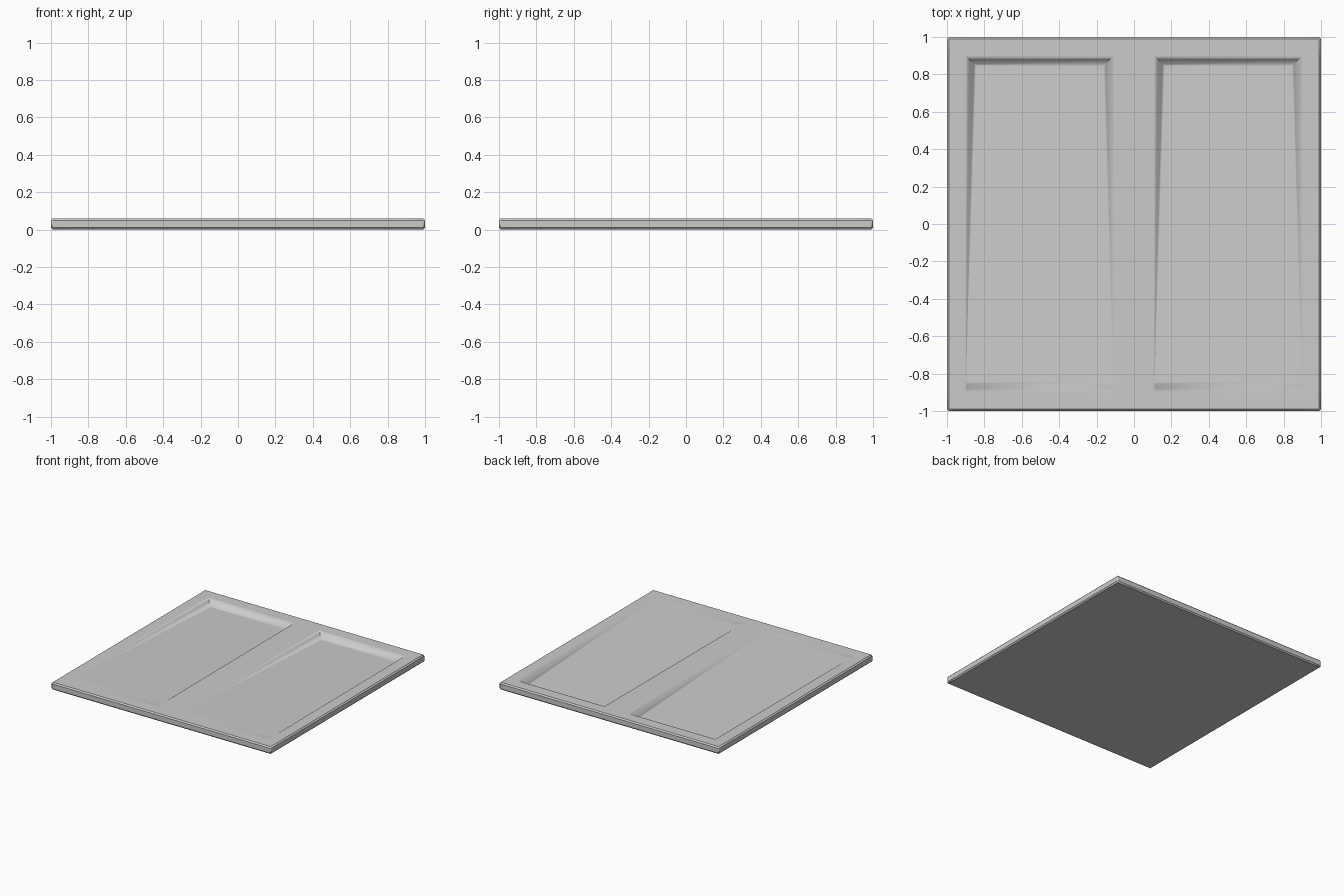
import bpy
import bmesh
from mathutils import Matrix

if "Cube" in bpy.data.objects:
    bpy.data.objects.remove(bpy.data.objects["Cube"])

HEIGHT = 0.06
EDGE = 0.01
RIM = 0.9         # outer limit of the recesses
DIVIDER = 0.108   # half width of the strip between them
# Recess wall section at its deep end: (distance in from rim, depth)
WALL = [(0.01, 0.004), (0.02, 0.012), (0.045, 0.042), (0.056, 0.048)]

grey = bpy.data.materials.new("plain grey")
grey.use_nodes = True
colour = (0.6, 0.6, 0.6, 1)
grey.diffuse_color = colour
grey.node_tree.nodes["Principled BSDF"].inputs["Base Color"].default_value = colour

# Slab with chamfered edges
bm = bmesh.new()
bmesh.ops.create_cube(bm, size=2, matrix=Matrix.Diagonal((1, 1, HEIGHT / 2, 1)))
bmesh.ops.translate(bm, verts=bm.verts, vec=(0, 0, HEIGHT / 2))
bmesh.ops.bevel(bm, geom=bm.edges[:], offset=EDGE, segments=1, affect='EDGES')


def cut(co, no):
    geom = bm.verts[:] + bm.edges[:] + bm.faces[:]
    bmesh.ops.bisect_plane(bm, geom=geom, plane_co=co, plane_no=no)


# Outline the two recesses
for x in (-RIM, -DIVIDER, DIVIDER, RIM):
    cut((x, 0, 0), (1, 0, 0))
for y in (-RIM, RIM):
    cut((0, y, 0), (0, 1, 0))

# Sink each recess as a ramp, deep at the back and fading out at the front
middle = (RIM + DIVIDER) / 2
half = (RIM - DIVIDER) / 2
for side in (-1, 1):
    cx = side * middle
    face = next(f for f in bm.faces if f.normal.z > 0.9
                and (f.calc_center_median().xy - Matrix.Translation((cx, 0, 0)).translation.xy).length < 0.05)
    for inset, depth in WALL:
        bmesh.ops.inset_individual(bm, faces=[face], thickness=EDGE / 2)
        for v in face.verts:
            back = v.co.y > 0
            fade = 1 if back else 0.04
            reach = half - inset * fade
            v.co.x = cx + (reach if v.co.x > cx else -reach)
            v.co.y = RIM - inset if back else inset - RIM
            v.co.z = HEIGHT - depth * fade

bmesh.ops.recalc_face_normals(bm, faces=bm.faces)
mesh = bpy.data.meshes.new("recessed_panel")
bm.to_mesh(mesh)
bm.free()
mesh.materials.append(grey)
panel = bpy.data.objects.new("recessed_panel", mesh)
bpy.context.collection.objects.link(panel)

# Soft recess walls, crisp outer edges
bpy.ops.object.select_all(action='DESELECT')
panel.select_set(True)
bpy.context.view_layer.objects.active = panel
bpy.ops.object.shade_smooth_by_angle(angle=0.7)
weighted = panel.modifiers.new("flat_large_faces", 'WEIGHTED_NORMAL')
weighted.keep_sharp = True
